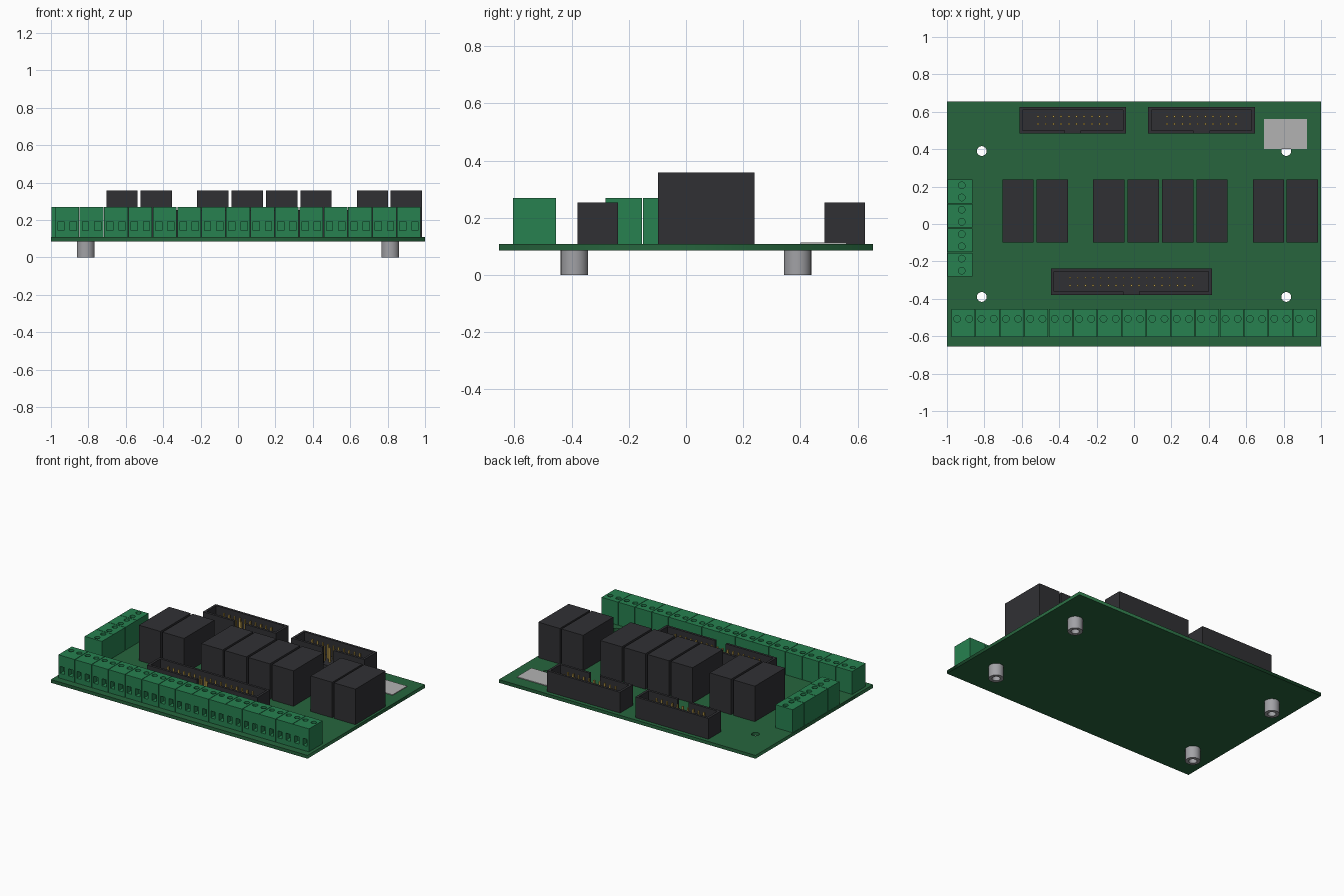
import bpy, bmesh, math
from mathutils import Matrix, Vector

if "Cube" in bpy.data.objects:
    bpy.data.objects.remove(bpy.data.objects["Cube"])

BOT, TOP = 0.085, 0.108      # circuit board faces


def material(name, r, g, b):
    m = bpy.data.materials.new(name)
    m.diffuse_color = (r, g, b, 1)
    m.use_nodes = True
    m.node_tree.nodes["Principled BSDF"].inputs["Base Color"].default_value = m.diffuse_color
    return m


BOARD = material("board_green", 0.02, 0.13, 0.047)
GREEN = material("terminal_green", 0.02, 0.22, 0.08)
BLACK = material("black_plastic", 0.03, 0.03, 0.034)
GOLD = material("gold_pins", 0.6, 0.4, 0.08)
SILVER = material("pale_grey", 0.45, 0.45, 0.45)
METAL = material("metal", 0.36, 0.36, 0.38)


def add_object(name, mesh, mat=None, loc=(0, 0, 0)):
    ob = bpy.data.objects.new(name, mesh)
    ob.location = loc
    bpy.context.collection.objects.link(ob)
    if mat and not mesh.materials:
        mesh.materials.append(mat)
    return ob


def add_box(bm, x0, x1, y0, y1, z0, z1):
    m = Matrix.Translation(((x0 + x1) / 2, (y0 + y1) / 2, (z0 + z1) / 2))
    bmesh.ops.create_cube(bm, size=1, matrix=m @ Matrix.Diagonal((x1 - x0, y1 - y0, z1 - z0, 1)))


def to_mesh(bm, name):
    mesh = bpy.data.meshes.new(name)
    bmesh.ops.recalc_face_normals(bm, faces=bm.faces)
    bm.to_mesh(mesh)
    bm.free()
    return mesh


def box(name, mat, *bounds):
    bm = bmesh.new()
    add_box(bm, *bounds)
    return add_object(name, to_mesh(bm, name), mat)


def circle(cx, cy, r, n=32):
    return [(cx + r * math.cos(2 * math.pi * i / n), cy + r * math.sin(2 * math.pi * i / n)) for i in range(n)]


def plate(name, loops, z0, z1):
    """Mesh of a filled flat outline (inner loops are holes) between two heights."""
    cu = bpy.data.curves.new(name, 'CURVE')
    cu.dimensions, cu.fill_mode, cu.extrude = '2D', 'BOTH', (z1 - z0) / 2
    for pts in loops:
        sp = cu.splines.new('POLY')
        sp.points.add(len(pts) - 1)
        for p, (x, y) in zip(sp.points, pts):
            p.co = (x, y, 0, 1)
        sp.use_cyclic_u = True
    ob = add_object(name, cu)
    bpy.context.view_layer.update()
    mesh = bpy.data.meshes.new_from_object(ob.evaluated_get(bpy.context.evaluated_depsgraph_get()))
    bpy.data.objects.remove(ob)
    mesh.transform(Matrix.Translation((0, 0, (z0 + z1) / 2)))
    bm = bmesh.new()
    bm.from_mesh(mesh)
    bmesh.ops.remove_doubles(bm, verts=bm.verts, dist=1e-5)
    return to_mesh(bm, name)


def smooth(ob):
    bpy.ops.object.select_all(action='DESELECT')
    ob.select_set(True)
    bpy.context.view_layer.objects.active = ob
    bpy.ops.object.shade_smooth_by_angle()


# Board with four mounting holes, and tubular standoffs under them
holes = [(sx * 0.814, sy * 0.39) for sx in (-1, 1) for sy in (-1, 1)]
outline = [(-1, -0.654), (1, -0.654), (1, 0.654), (-1, 0.654)]
add_object("circuit_board", plate("circuit_board", [outline] + [circle(x, y, 0.026) for x, y in holes], BOT, TOP), BOARD)
standoff = plate("standoff", [circle(0, 0, 0.048), circle(0, 0, 0.026)], 0, BOT)
for x, y in holes:
    smooth(add_object("standoff", standoff, METAL, (x, y, 0)))

# Flat plate in the back right corner
box("corner_plate", SILVER, 0.695, 0.925, 0.4, 0.562, TOP, 0.113)

# Relays
for x in (-0.62, -0.436, -0.134, 0.049, 0.233, 0.417, 0.719, 0.9):
    box("relay", BLACK, x - 0.084, x + 0.084, -0.098, 0.239, TOP, 0.358)


# Two-pole screw terminal: screw wells on top, optional wire openings in front
def terminal(name, depth, screw_y, openings):
    body = box(name, GREEN, -0.0635, 0.0635, -depth / 2, depth / 2, TOP, 0.27)
    bm = bmesh.new()
    for x in (-0.0325, 0.0325):
        bmesh.ops.create_cone(bm, cap_ends=True, segments=24, radius1=0.018, radius2=0.018, depth=0.04,
                              matrix=Matrix.Translation((x, screw_y, 0.275)))
        if openings:
            add_box(bm, x - 0.017, x + 0.017, -depth / 2 - 0.02, -depth / 2 + 0.04, 0.143, 0.192)
    cutter = add_object(name + "_cutter", to_mesh(bm, "cutter"))
    cutter.hide_render = True
    mod = body.modifiers.new("wells", 'BOOLEAN')
    mod.operation, mod.solver, mod.object = 'DIFFERENCE', 'EXACT', cutter
    bpy.context.view_layer.update()
    mesh = bpy.data.meshes.new_from_object(body.evaluated_get(bpy.context.evaluated_depsgraph_get()))
    bpy.data.objects.remove(body)
    bpy.data.objects.remove(cutter)
    return mesh


front = terminal("front_terminal", 0.15, 0.023, True)
for i in range(15):
    add_object("front_terminal", front, GREEN, ((i - 7) * 0.1305, -0.53, 0))
side = terminal("side_terminal", 0.134, 0.01, False)
for i in range(4):
    ob = add_object("side_terminal", side, GREEN, (-0.931, -0.0215 + (i - 1.5) * 0.1305, 0))
    ob.rotation_euler.z = -math.pi / 2


# Shrouded pin header with a key notch in the front wall
def header(cx, cy, half, columns):
    d, w, n, floor, top = 0.071, 0.017, 0.042, 0.135, 0.254
    bm = bmesh.new()
    add_box(bm, -half, half, -d, d, TOP, floor)
    right = [(n, -d), (half, -d), (half, d)]
    inner = [(half - w, d - w), (half - w, -d + w), (n, -d + w)]
    c_shape = right + [(-x, y) for x, y in reversed(right)]
    c_shape += [(-x, y) for x, y in reversed(inner)] + inner
    face = bm.faces.new([bm.verts.new((x, y, floor)) for x, y in c_shape])
    ext = bmesh.ops.extrude_face_region(bm, geom=[face])["geom"]
    bmesh.ops.translate(bm, vec=Vector((0, 0, top - floor)),
                        verts=[v for v in ext if isinstance(v, bmesh.types.BMVert)])
    add_object("header_shroud", to_mesh(bm, "header_shroud"), BLACK, (cx, cy, 0))
    bm = bmesh.new()
    for i in range(columns):
        x = (i - (columns - 1) / 2) * 0.041
        for y in (-0.0205, 0.0205):
            add_box(bm, x - 0.005, x + 0.005, y - 0.005, y + 0.005, floor - 0.005, 0.235)
    add_object("header_pins", to_mesh(bm, "header_pins"), GOLD, (cx, cy, 0))


header(-0.328, 0.555, 0.285, 10)
header(0.361, 0.555, 0.285, 10)
header(-0.014, -0.308, 0.43, 17)
